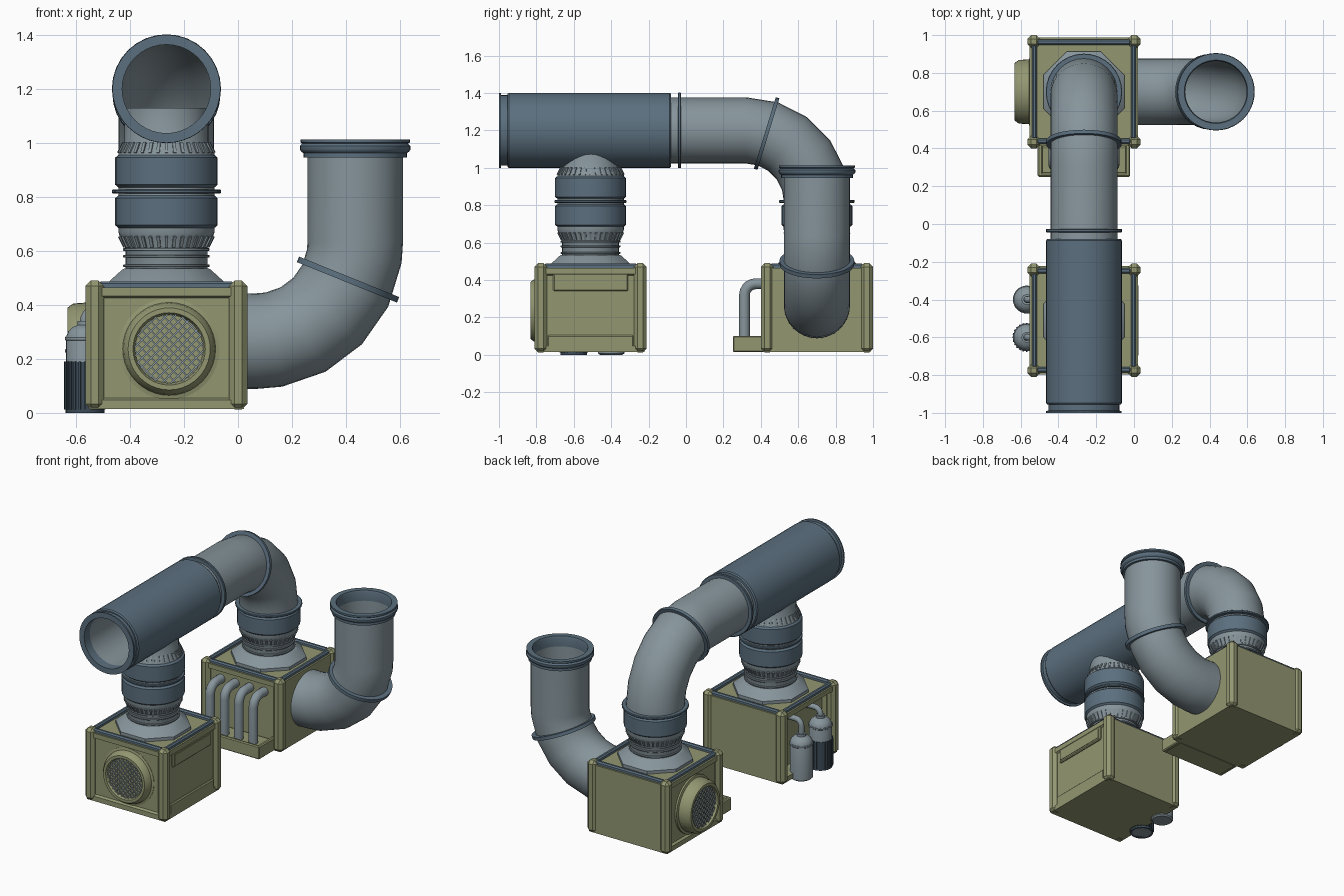
import bpy, bmesh, math
from mathutils import Vector as V, Matrix

if "Cube" in bpy.data.objects:
    bpy.data.objects.remove(bpy.data.objects["Cube"])

X, Y, Z = V((1, 0, 0)), V((0, 1, 0)), V((0, 0, 1))


def material(name, rgb):
    m = bpy.data.materials.new(name)
    m.diffuse_color = (*rgb, 1)
    m.use_nodes = True
    m.node_tree.nodes["Principled BSDF"].inputs["Base Color"].default_value = m.diffuse_color
    return m


OLIVE = material("olive paint", (0.29, 0.31, 0.165))
GREY = material("pipe grey", (0.24, 0.30, 0.33))
BLUE = material("slate blue", (0.105, 0.16, 0.21))
DARK = material("dark slate", (0.045, 0.07, 0.095))


def finish(name, bm, mat):
    bmesh.ops.recalc_face_normals(bm, faces=bm.faces)
    me = bpy.data.meshes.new(name)
    bm.to_mesh(me)
    bm.free()
    me.materials.append(mat)
    me.shade_smooth()
    me.set_sharp_from_angle(angle=math.radians(32))
    ob = bpy.data.objects.new(name, me)
    bpy.context.collection.objects.link(ob)
    return ob


def tube(name, stations, u, mat, loop=False, sides=32, phase=0):
    """Skin circles given as (centre, axis, radius); loop joins last to first."""
    bm = bmesh.new()
    rings = []
    for c, ax, r in stations:
        w = ax.cross(u)
        ang = [phase + math.tau * i / sides for i in range(sides)]
        rings.append([bm.verts.new(c + r * (u * math.cos(a) + w * math.sin(a))) for a in ang])
    pairs = list(zip(rings, rings[1:])) + ([(rings[-1], rings[0])] if loop else [])
    for p, q in pairs:
        for i in range(sides):
            j = (i + 1) % sides
            bm.faces.new((p[i], p[j], q[j], q[i]))
    if not loop:
        bm.faces.new(rings[0])
        bm.faces.new(rings[-1])
    return finish(name, bm, mat)


def lathe(name, origin, axis, prof, mat, **kw):
    o = V(origin)
    u = Y if abs(axis.x) > 0.5 else (X - axis * axis.x).normalized()
    if abs(axis.x) > 0.01 and abs(axis.z) > 0.01:
        u = Y
    return tube(name, [(o + axis * h, axis, r) for r, h in prof], u, mat, **kw)


def ring(name, c, axis, r_out, r_in, w, mat=BLUE):
    h, b = w / 2, w * 0.2
    prof = [(r_in, -h), (r_out - b, -h), (r_out, -h + b), (r_out, h - b), (r_out - b, h), (r_in, h)]
    return lathe(name, c, axis, prof, mat, loop=True)


def elbow(c, R, a, b, angles):
    """Arc turning from direction a to direction b, as (point, tangent)."""
    out = []
    for d in angles:
        s, k = math.sin(math.radians(d)), math.cos(math.radians(d))
        out.append((V(c) - b * R * k + a * R * s, a * k + b * s))
    return out


def pipe(name, path, u, r, mat, wall=0, sides=32):
    st = [(p, t, r) for p, t in path]
    if wall:
        st += [(p, t, r - wall) for p, t in reversed(path)]
    return tube(name, st, u, mat, loop=wall > 0, sides=sides)


def box(name, lo, hi, mat, bevel=0.0):
    bm = bmesh.new()
    lo, hi = V(lo), V(hi)
    bmesh.ops.create_cube(bm, size=1, matrix=Matrix.Translation((lo + hi) / 2) @ Matrix.Diagonal((*(hi - lo), 1)))
    if bevel:
        bmesh.ops.bevel(bm, geom=bm.edges[:], offset=bevel, segments=1, affect='EDGES')
    return finish(name, bm, mat)


def bars(name, items, mat):
    """Many small blocks in one object: (centre, x dir, y dir, z dir, size)."""
    bm = bmesh.new()
    for c, a, b, d, s in items:
        m = Matrix((a * s[0], b * s[1], d * s[2])).transposed().to_4x4()
        bmesh.ops.create_cube(bm, size=1, matrix=Matrix.Translation(c) @ m)
    return finish(name, bm, mat)


def ribs(name, c, r0, z0, r1, z1, n, mat, w=0.012):
    items = []
    up = V((r1 - r0, 0, z1 - z0))
    for i in range(n):
        rot = Matrix.Rotation(math.tau * i / n, 3, 'Z')
        d = rot @ up.normalized()
        t = rot @ Y
        mid = V(c) + rot @ V(((r0 + r1) / 2, 0, (z0 + z1) / 2))
        items.append((mid, t.cross(d), t, d, (0.014, w, up.length)))
    return bars(name, items, mat)


CX, AY, BY = -0.265, -0.51, 0.70


# cabinet: recessed core, chamfered corner posts, top rails
def cabinet(tag, cy, recess):
    bm = bmesh.new()
    bmesh.ops.create_cube(bm, size=1, matrix=Matrix.Translation((CX, cy, 0.24)) @ Matrix.Diagonal((0.574, 0.574, 0.45, 1)))
    for n, depth in recess:
        bm.normal_update()
        f = max(bm.faces, key=lambda g: (g.normal.dot(n) > 0.9) * g.calc_area())
        bmesh.ops.inset_individual(bm, faces=[f], thickness=0.045, depth=0)
        bmesh.ops.inset_individual(bm, faces=[f], thickness=0.012, depth=-depth)
    finish(tag + "_cabinet", bm, OLIVE)
    for sx in (-1, 1):
        for sy in (-1, 1):
            x, y = CX + sx * 0.266, cy + sy * 0.266
            box(tag + "_corner_post", (x - 0.034, y - 0.034, 0.013), (x + 0.034, y + 0.034, 0.49), OLIVE, 0.02)
        box(tag + "_side_rail", (CX + sx * 0.262 - 0.014, cy - 0.25, 0.455), (CX + sx * 0.262 + 0.014, cy + 0.25, 0.487), BLUE, 0.008)
        box(tag + "_cross_rail", (CX - 0.25, cy + sx * 0.262 - 0.014, 0.455), (CX + 0.25, cy + sx * 0.262 + 0.014, 0.487), BLUE, 0.008)


# neck: octagonal base, ringed throat, ribbed flare, collars
def stack(tag, cy, collars, top):
    o = (CX, cy, 0)
    lathe(tag + "_octagon_base", o, Z, [(0.232, 0.455), (0.232, 0.485), (0.178, 0.53), (0.168, 0.535)], GREY, sides=8, phase=math.pi / 8)
    lathe(tag + "_neck", o, Z, [(0.152, 0.5), (0.152, 0.61), (0.172, 0.65), (0.178, 0.67), (0.178, 0.7)], GREY)
    for z in (0.545, 0.58, 0.605):
        ring(tag + "_neck_ring", (CX, cy, z), Z, 0.16, 0.14, 0.01, GREY)
    ribs(tag + "_flare_ribs", o, 0.153, 0.615, 0.173, 0.655, 36, GREY)
    for z in collars:
        lathe(tag + "_collar", (CX, cy, z), Z, [(0.178, 0), (0.19, 0.01), (0.19, 0.11), (0.178, 0.12)], BLUE)
    if top:
        lathe(tag + "_upper_neck", o, Z, [(0.178, 0.79), (0.178, 0.965), (0.155, 1.005), (0.155, 1.13)], GREY)
        ribs(tag + "_upper_ribs", o, 0.176, 0.962, 0.157, 1.0, 36, GREY)


# round vent with diamond mesh
def vent(tag, tip, axis, depth):
    side = Z.cross(axis)
    lathe(tag + "_vent", tip, axis, [(0.187, -depth), (0.187, -depth + 0.012), (0.172, -depth + 0.016), (0.168, -0.022), (0.152, 0),
          (0.134, 0), (0.126, -0.02), (0.005, -0.02)], OLIVE, sides=40)
    items = []
    for s in (-1, 1):
        d, p = (side + Z * s).normalized(), (side - Z * s).normalized()
        for i in range(-5, 6):
            off = i * 0.0235
            half = math.sqrt(max(0.128 ** 2 - off ** 2, 0))
            items.append((V(tip) + p * off - axis * 0.014, d, p, axis, (half * 2, 0.006, 0.006)))
    bars(tag + "_vent_mesh", items, GREY)


cabinet("front", AY, [(-Y, 0.015), (X, 0.012), (-X, 0.085)])
cabinet("rear", BY, [(-X, 0.015), (-Y, 0.015)])
stack("front", AY, [0.685, 0.835], True)
stack("rear", BY, [0.685], False)
ring("front_collar_seam", (CX, AY, 0.82), Z, 0.192, 0.17, 0.014)
vent("front", (-0.255, -0.832, 0.237), -Y, 0.06)
vent("rear", (-0.632, BY, 0.237), -X, 0.092)

# slot panel and sill on the right of the front cabinet
box("slot_frame", (0.0, -0.71, 0.34), (0.022, -0.31, 0.435), OLIVE, 0.006)
box("slot_plate", (0.02, -0.695, 0.355), (0.025, -0.325, 0.42), OLIVE)
box("side_sill", (0.0, -0.74, 0.04), (0.022, -0.28, 0.105), OLIVE, 0.006)

# upper duct: grey pipe, blue sleeve, flanges
arc = elbow((CX, 0.32, 0.82), 0.38, Y, -Z, range(0, 91, 18))
path = [(V((CX, -0.99, 1.2)), Y)] + arc + [(V((CX, BY, 0.7)), -Z)]
pipe("upper_duct", path, X, 0.177, GREY, 0.012)
lathe("duct_sleeve", (CX, -0.955, 1.2), Y, [(0.168, 0), (0.195, 0), (0.201, 0.008), (0.201, 0.867), (0.195, 0.875), (0.17, 0.875)], BLUE, loop=True, sides=40)
lathe("duct_mouth", (CX, -1, 1.2), Y, [(0.164, 0), (0.2, 0), (0.2, 0.01), (0.188, 0.012), (0.188, 0.06), (0.164, 0.06)], BLUE, loop=True, sides=40)
ring("duct_ring", (CX, -0.035, 1.2), Y, 0.202, 0.17, 0.018)
p, t = elbow((CX, 0.32, 0.82), 0.38, Y, -Z, [17])[0]
tube("duct_bend_ring", [(p + t * h, t, r) for r, h in ((0.17, -0.01), (0.2, -0.01), (0.2, 0.01), (0.17, 0.01))], X, BLUE, loop=True)
ring("rear_collar_seam", (CX, BY, 0.82), Z, 0.202, 0.17, 0.014)

# side duct: out of the rear cabinet and upward
c = (0.07, BY, 0.63)
path = [(V((-0.02, BY, 0.265)), X)] + elbow(c, 0.364, X, Z, [0, 10, 28, 46, 64, 82, 90]) + [(V((0.434, BY, 1.0)), Z)]
pipe("side_duct", path, Y, 0.177, GREY, 0.012)
p, t = elbow(c, 0.364, X, Z, [68])[0]
tube("side_bend_ring", [(p + t * h, t, r) for r, h in ((0.17, -0.011), (0.2, -0.011), (0.2, 0.011), (0.17, 0.011))], Y, BLUE, loop=True)
lathe("side_duct_mouth", (0.434, BY, 0), Z, [(0.163, 0.945), (0.192, 0.945), (0.192, 0.962), (0.2, 0.968), (0.205, 0.976), (0.205, 0.988),
      (0.196, 0.997), (0.203, 1.002), (0.203, 1.013), (0.168, 1.013), (0.163, 1.0)], BLUE, loop=True, sides=40)

# four riser pipes in a tray on the front of the rear cabinet
box("riser_tray", (-0.5, 0.25, 0.015), (-0.03, 0.42, 0.085), OLIVE, 0.012)
for lo, hi in (((-0.51, 0.25), (-0.485, 0.42)), ((-0.045, 0.25), (-0.02, 0.42)), ((-0.5, 0.25), (-0.03, 0.272))):
    box("tray_rim", (*lo, 0.015), (*hi, 0.102), OLIVE, 0.006)
for i in range(4):
    x = CX + (i - 1.5) * 0.106
    arc = elbow((x, 0.373, 0.32), 0.06, Z, Y, range(0, 91, 18))
    pipe("riser_pipe", [(V((x, 0.313, 0.07)), Z)] + arc + [(V((x, 0.46, 0.38)), Y)], X, 0.029, GREY, sides=16)

# two canisters in the niche on the left of the front cabinet
for y, ribbed in ((-0.4, False), (-0.6, True)):
    o = (-0.567, y, 0)
    top = 0.28 if ribbed else 0.235
    lathe("canister_body", o, Z, [(0.06, 0), (0.07, 0.008), (0.07, top), (0.062, top + 0.022), (0.045, top + 0.038),
          (0.028, top + 0.045), (0.028, top + 0.06)], GREY, sides=24)
    ring("canister_band", (-0.567, y, top - 0.005), Z, 0.074, 0.06, 0.014, GREY)
    if ribbed:
        lathe("canister_sleeve", o, Z, [(0.072, 0.0), (0.072, 0.188)], DARK, sides=24)
        ribs("canister_ribs", o, 0.07, 0.012, 0.07, 0.19, 24, DARK, 0.008)
    arc = elbow((-0.527, y, 0.34), 0.04, Z, X, range(0, 91, 18))
    pipe("canister_hose", [(V((-0.567, y, top + 0.03)), Z)] + arc + [(V((-0.45, y, 0.38)), X)], Y, 0.018, GREY, sides=12)
